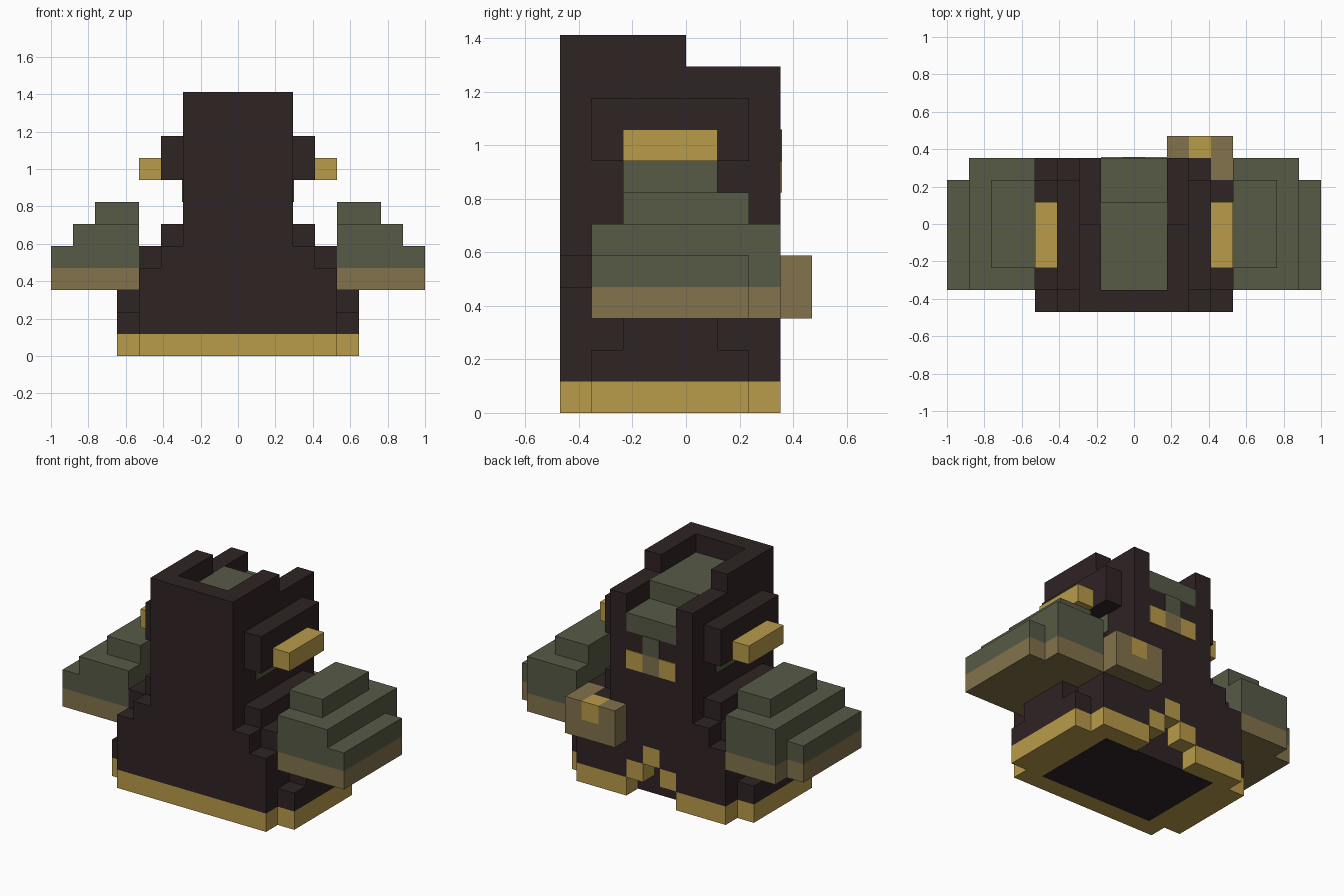
import bpy
import bmesh

if "Cube" in bpy.data.objects:
    bpy.data.objects.remove(bpy.data.objects["Cube"])

U = 2 / 17   # one block of the grid
T = 0.05     # painted plate thickness, in blocks


def material(name, rgb):
    lin = [((c / 255 + 0.055) / 1.055) ** 2.4 for c in rgb]
    m = bpy.data.materials.new(name)
    m.diffuse_color = (*lin, 1)
    m.use_nodes = True
    m.node_tree.nodes["Principled BSDF"].inputs["Base Color"].default_value = m.diffuse_color
    return m


DARK = material("dark_cloth", (47, 35, 36))
GOLD = material("gold_trim", (185, 155, 74))
GREEN = material("dull_green", (87, 90, 70))
BROWN = material("tan_leather", (131, 115, 76))


def part(name, mat, boxes, mirror=False):
    """One object from boxes (x0, x1, y0, y1, z0, z1), in blocks."""
    bm = bmesh.new()
    if mirror:
        boxes = boxes + [(-b[1], -b[0], *b[2:]) for b in boxes]
    for x0, x1, y0, y1, z0, z1 in boxes:
        vs = bmesh.ops.create_cube(bm, size=1)["verts"]
        for v in vs:
            v.co.x = U * (x1 if v.co.x > 0 else x0)
            v.co.y = U * (y1 if v.co.y > 0 else y0)
            v.co.z = U * (z1 if v.co.z > 0 else z0)
    mesh = bpy.data.meshes.new(name)
    bm.to_mesh(mesh)
    bm.free()
    mesh.materials.append(mat)
    ob = bpy.data.objects.new(name, mesh)
    bpy.context.collection.objects.link(ob)
    return ob


# Robe: core, body and stepped shoulders
part("robe_core", DARK, [(-3.5, 3.5, -3, 2, 0, 1)])
part("robe_body", DARK, [(-4.5, 4.5, -4, 2, 1, 4),
                         (-0.5, 0.5, 2, 3, 3, 4)])
part("robe_back", DARK, [(1.5, 4.5, 2, 3, 1, 4),
                         (0.5, 1.5, 2, 3, 2, 4)], True)
part("robe_side", DARK, [(4.5, 5.5, -3, 2, 1, 2),
                         (4.5, 5.5, -2, 1, 2, 3)], True)
part("shoulders", DARK, [(-3.5, 3.5, -4, 3, 4, 5),
                         (-2.5, 2.5, -4, 3, 5, 6)])
part("shoulder_steps", DARK, [(3.5, 4.5, -3, 2, 4, 5),
                              (2.5, 3.5, -3, 2, 5, 6)], True)

# Gold hem with an arched gap in one side
part("hem_front", GOLD, [(-4.5, 4.5, -4, -3, 0, 1)])
part("hem_sides", GOLD, [(3.5, 4.5, -3, 2, 0, 1),
                         (4.5, 5.5, -3, 2, 0, 1),
                         (1.5, 4.5, 2, 3, 0, 1)], True)
part("arch_sides", GOLD, [(0.5, 1.5, 2, 3, 1, 2)], True)
part("arch_top", GOLD, [(-0.5, 0.5, 2, 3, 2, 3)])

# Hood with open top
part("hood", DARK, [(-2.5, 2.5, -4, 3, 6, 9),
                    (-2.5, 2.5, -4, -3, 9, 12)])
part("hood_rims", DARK, [(1.5, 2.5, -3, 3, 9, 11),
                         (1.5, 2.5, -3, 0, 11, 12)], True)
part("head", GREEN, [(-1.5, 1.5, -3, 1, 9, 11),
                     (-1.5, 1.5, 1, 3, 9, 10)])

# Face plates
part("nose", GREEN, [(-0.5, 0.5, 3, 3 + T, 8, 9)])
part("eyes", GOLD, [(0.5, 1.5, 3, 3 + T, 7, 8)], True)
part("nose_bridge", BROWN, [(-0.5, 0.5, 3, 3 + T, 7, 8)])
part("side_patch", GREEN, [(2.5, 2.5 + T, -2, 1, 7, 8)], True)

# Ear covers with gold bars
part("ear_cover", DARK, [(2.5, 3.5, -3, 2, 8, 10)], True)
part("ear_bar", GOLD, [(3.5, 4.5, -2, 1, 8, 9)], True)

# Stepped shoulder guards
part("guard_rim", BROWN, [(4.5, 7.5, -3, 3, 3, 4),
                          (7.5, 8.5, -3, 2, 3, 4)], True)
part("guard_top", GREEN, [(4.5, 7.5, -3, 3, 4, 6),
                          (7.5, 8.5, -3, 2, 4, 5),
                          (4.5, 6.5, -2, 2, 6, 7)], True)

# Pouch with gold clasp
part("pouch", BROWN, [(1.5, 2.5, 3, 4, 3, 5),
                      (2.5, 3.5, 3, 4, 3, 4),
                      (3.5, 4.5, 3, 4, 3, 5),
                      (3.5, 4.5, 2, 3, 4, 5)])
part("pouch_clasp", GOLD, [(2.5, 3.5, 3, 4, 4, 5)])
